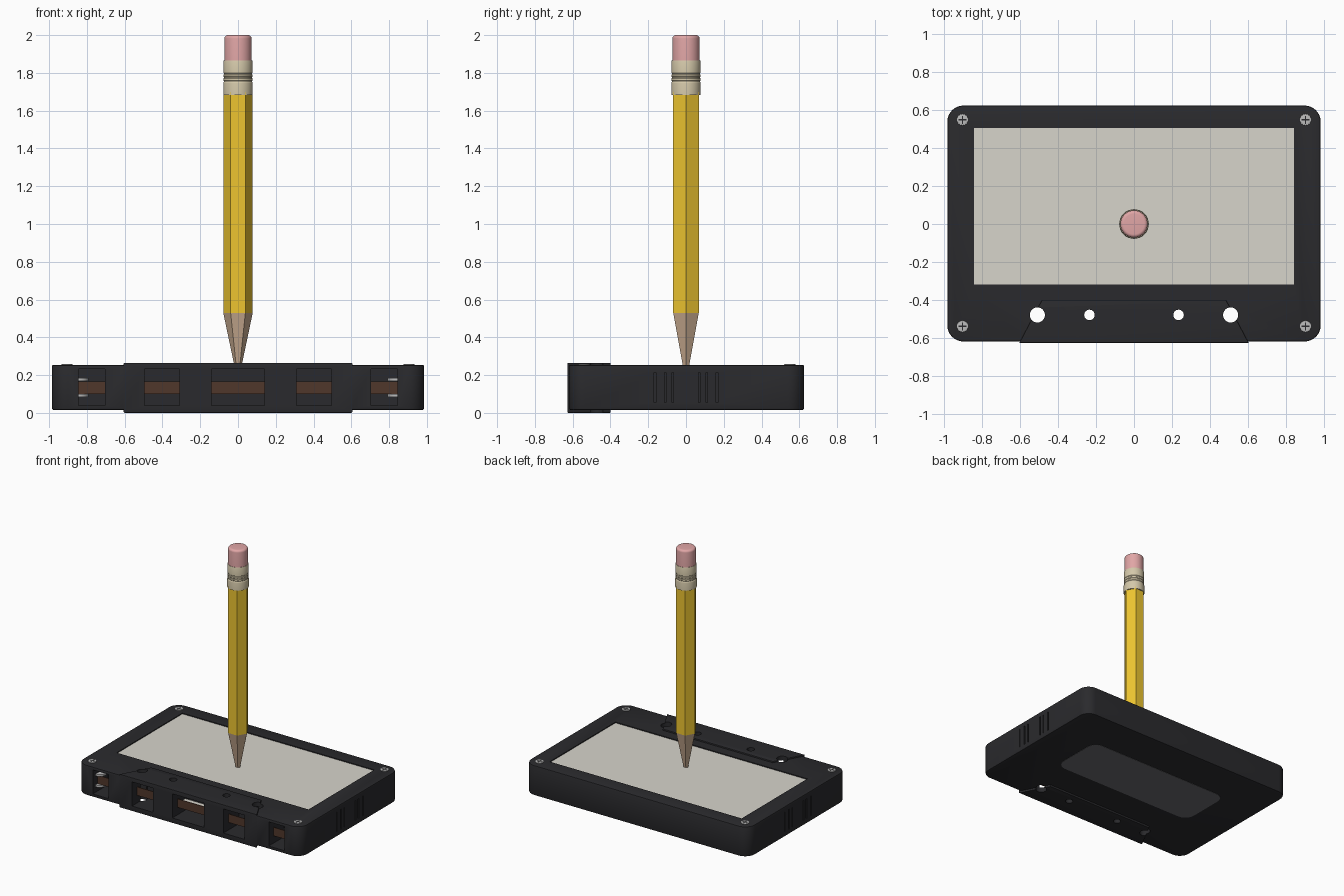
import bpy, bmesh, math

if "Cube" in bpy.data.objects:
    bpy.data.objects.remove(bpy.data.objects["Cube"])


def material(name, rgb):
    m = bpy.data.materials.new(name)
    m.diffuse_color = (*rgb, 1)
    m.use_nodes = True
    m.node_tree.nodes["Principled BSDF"].inputs["Base Color"].default_value = m.diffuse_color
    return m


BLACK = material("black plastic", (0.023, 0.023, 0.026))
PAPER = material("paper", (0.68, 0.66, 0.60))
GREY = material("window grey", (0.15, 0.15, 0.16))
STEEL = material("steel", (0.5, 0.5, 0.5))
BROWN = material("tape brown", (0.08, 0.038, 0.024))
YELLOW = material("yellow paint", (0.85, 0.56, 0.03))
WOOD = material("wood", (0.58, 0.41, 0.28))
FERRULE = material("ferrule", (0.66, 0.58, 0.40))
PINK = material("eraser pink", (0.75, 0.38, 0.38))


def finish(name, bm, mat):
    bmesh.ops.recalc_face_normals(bm, faces=bm.faces[:])
    mesh = bpy.data.meshes.new(name)
    bm.to_mesh(mesh)
    bm.free()
    ob = bpy.data.objects.new(name, mesh)
    bpy.context.collection.objects.link(ob)
    if mat:
        mesh.materials.append(mat)
    return ob


def activate(ob):
    bpy.ops.object.select_all(action='DESELECT')
    ob.select_set(True)
    bpy.context.view_layer.objects.active = ob


def smooth(ob, angle=30):
    activate(ob)
    bpy.ops.object.shade_smooth_by_angle(angle=math.radians(angle))


def prism(name, pts, z0, z1, mat=None, bevel=0):
    """Extrude an outline from z0 to z1, optionally rounding the rims."""
    bm = bmesh.new()
    f = bm.faces.new([bm.verts.new((x, y, z0)) for x, y in pts])
    top = bmesh.ops.extrude_face_region(bm, geom=[f])["geom"]
    for v in top:
        if isinstance(v, bmesh.types.BMVert):
            v.co.z = z1
    if bevel:
        rims = [e for e in bm.edges if abs(e.verts[0].co.z - e.verts[1].co.z) < 1e-6]
        bmesh.ops.bevel(bm, geom=rims, offset=bevel, segments=2, profile=0.5, affect='EDGES')
    return finish(name, bm, mat)


def rect(x0, x1, y0, y1, r=0, n=8):
    if not r:
        return [(x0, y0), (x1, y0), (x1, y1), (x0, y1)]
    pts = []
    centres = [(x1 - r, y1 - r), (x0 + r, y1 - r), (x0 + r, y0 + r), (x1 - r, y0 + r)]
    for q, (cx, cy) in enumerate(centres):
        for i in range(n + 1):
            a = math.pi / 2 * (q + i / n)
            pts.append((cx + r * math.cos(a), cy + r * math.sin(a)))
    return pts


def circle(x, y, r, n=24):
    return [(x + r * math.cos(2 * math.pi * i / n), y + r * math.sin(2 * math.pi * i / n)) for i in range(n)]


def lathe(name, prof, mat, n=32):
    """Closed round or faceted solid about z from (radius, z) points."""
    bm = bmesh.new()
    rings = [[bm.verts.new((x, y, z)) for x, y in circle(0, 0, r, n)] for r, z in prof]
    for a, b in zip(rings, rings[1:]):
        for i in range(n):
            j = (i + 1) % n
            bm.faces.new((a[i], a[j], b[j], b[i]))
    bm.faces.new(rings[0])
    bm.faces.new(rings[-1])
    return finish(name, bm, mat)


def boolean(target, other, op='DIFFERENCE'):
    activate(target)
    m = target.modifiers.new("bool", 'BOOLEAN')
    m.operation, m.solver, m.object = op, 'EXACT', other
    bpy.ops.object.modifier_apply(modifier=m.name)
    bpy.data.objects.remove(other)


# Cassette shell with the thicker head section along the front
shell = prism("cassette_shell", rect(-0.985, 0.985, -0.62, 0.625, 0.085), 0.016, 0.254, BLACK, 0.008)
head = prism("head_section", [(-0.605, -0.627), (0.605, -0.627), (0.485, -0.4), (-0.485, -0.4)],
             0, 0.265, BLACK, 0.004)
boolean(shell, head, 'UNION')

# Label recess, front slots, through holes and grip grooves
boolean(shell, prism("cut", rect(-0.845, 0.845, -0.32, 0.507), 0.24, 0.4))
for x0, x1 in ((-0.845, -0.705), (-0.495, -0.31), (-0.14, 0.14), (0.31, 0.495), (0.705, 0.845)):
    boolean(shell, prism("cut", rect(x0, x1, -0.8, -0.43), 0.04, 0.232))
for s in (-1, 1):
    for x, r in ((0.51, 0.04), (0.235, 0.028)):
        boolean(shell, prism("cut", circle(s * x, -0.48, r), -0.1, 0.4))
    for y in (-0.165, -0.11, -0.07, 0.07, 0.11, 0.165):
        boolean(shell, prism("cut", rect(s - 0.027, s + 0.027, y - 0.005, y + 0.005), 0.055, 0.213))
smooth(shell)

# Label on top and rounded window underneath
prism("paper_label", rect(-0.845, 0.845, -0.32, 0.507), 0.235, 0.247, PAPER)
smooth(prism("underside_window", rect(-0.64, 0.64, -0.145, 0.30, 0.085), 0.014, 0.03, GREY))

# Cross-head screws in the corners
for x in (-0.905, 0.905):
    for y in (-0.54, 0.55):
        screw = prism("screw", circle(x, y, 0.03), 0.245, 0.258, STEEL, 0.002)
        boolean(screw, prism("cut", rect(x - 0.022, x + 0.022, y - 0.004, y + 0.004), 0.2545, 0.3))
        boolean(screw, prism("cut", rect(x - 0.004, x + 0.004, y - 0.022, y + 0.022), 0.2545, 0.3))
        prism("screw_cross", rect(x - 0.021, x + 0.021, y - 0.0035, y + 0.0035), 0.25, 0.255, BLACK)
        prism("screw_cross", rect(x - 0.0035, x + 0.0035, y - 0.021, y + 0.021), 0.25, 0.255, BLACK)
        smooth(screw)

# Magnetic tape, felt pad behind it and flanged guide rollers
prism("tape", rect(-0.86, 0.86, -0.562, -0.556), 0.10, 0.167, BROWN)
prism("felt_pad", rect(-0.1, 0.1, -0.556, -0.52), 0.105, 0.165, PAPER)
for s in (-1, 1):
    for z in (0.083, 0.17):
        smooth(prism("roller_flange", circle(s * 0.842, -0.535, 0.05), z, z + 0.016, STEEL))

# Pencil: six-sided shaft and sharpened wood
lathe("pencil_shaft", [(0.078, 0.53), (0.078, 1.70)], YELLOW, 6)
lathe("pencil_point", [(0.014, 0.225), (0.078, 0.53)], WOOD, 6)

# Metal ferrule with crimped rings
ferrule = [(0.078, 1.683), (0.078, 1.745)]
for z in (1.75, 1.77, 1.79):
    ferrule += [(0.077, z), (0.0745, z + 0.003), (0.0745, z + 0.007), (0.077, z + 0.01)]
ferrule += [(0.077, 1.86), (0.075, 1.866)]
smooth(lathe("ferrule", ferrule, FERRULE))

# Eraser with a rounded top
eraser = [(0.072, 1.84)]
for i in range(7):
    a = math.pi / 2 * i / 6
    eraser.append((0.054 + 0.018 * math.cos(a), 1.982 + 0.018 * math.sin(a)))
smooth(lathe("eraser", eraser, PINK))
